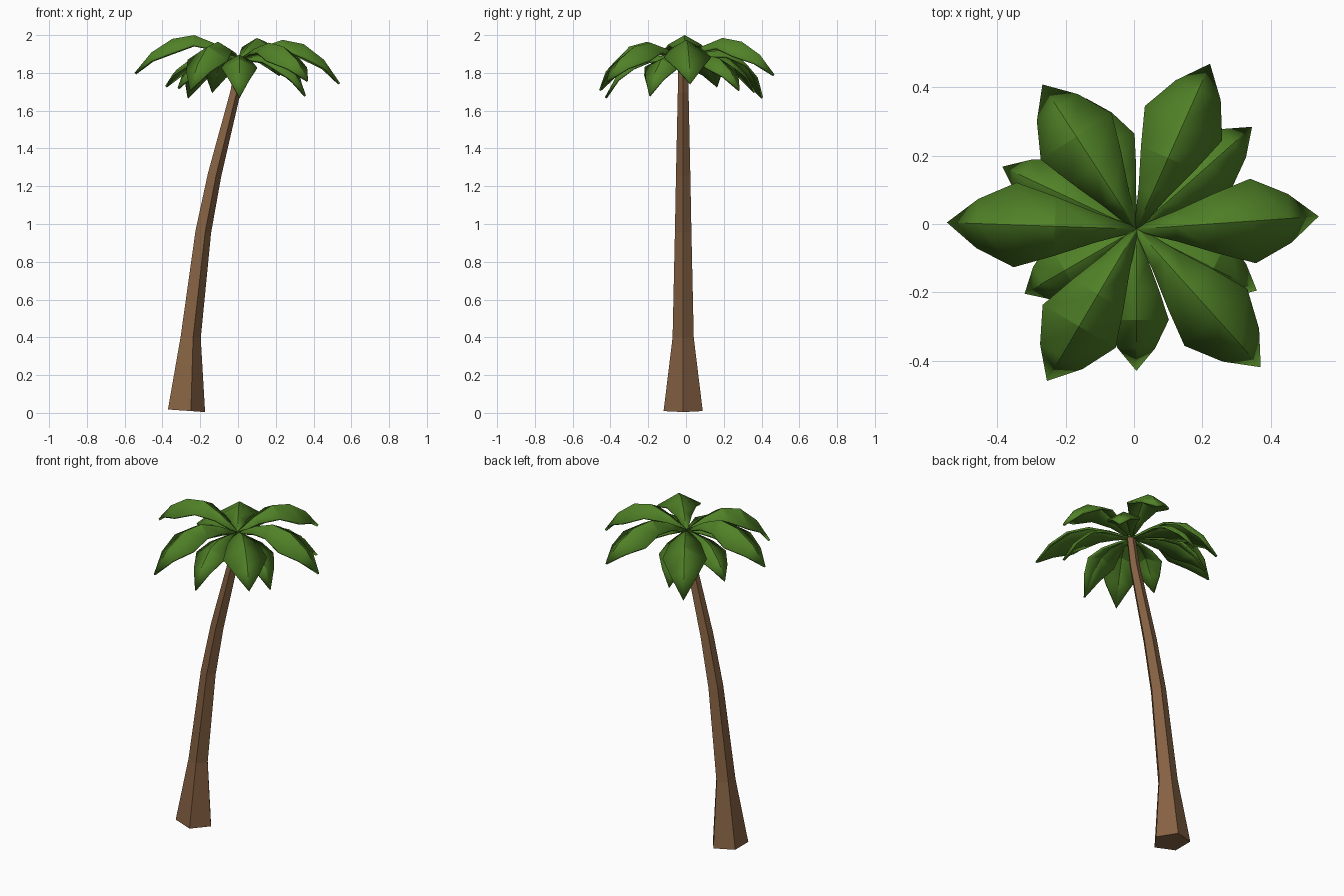
import bpy
import math
from mathutils import Vector, Matrix

cube = bpy.data.objects.get("Cube")
if cube:
    bpy.data.objects.remove(cube, do_unlink=True)


def make_material(name, rgb):
    mat = bpy.data.materials.new(name)
    mat.use_nodes = True
    color = (*rgb, 1)
    mat.diffuse_color = color
    bsdf = mat.node_tree.nodes["Principled BSDF"]
    bsdf.inputs["Base Color"].default_value = color
    bsdf.inputs["Roughness"].default_value = 0.9
    return mat


BARK = make_material("bark brown", (0.235, 0.12, 0.055))
GREEN = make_material("leaf green", (0.08, 0.22, 0.02))
CROWN = Vector((0.007, -0.015, 1.875))


def make_object(name, verts, faces, mat):
    mesh = bpy.data.meshes.new(name)
    mesh.from_pydata(verts, [], faces)
    mesh.materials.append(mat)
    obj = bpy.data.objects.new(name, mesh)
    bpy.context.collection.objects.link(obj)
    return obj


# Trunk: tapering five-sided tube along a bent path (x, z, radius, tilt in degrees)
def make_trunk():
    sides = 5
    rings = [(-0.283, 0.012, 0.109, 4), (-0.256, 0.40, 0.059, 5),
             (-0.188, 0.96, 0.046, 9), (-0.128, 1.26, 0.040, 13),
             (-0.016, 1.70, 0.030, 14), (0.010, 1.87, 0.026, 9)]
    verts, faces = [], []
    for x, z, radius, tilt in rings:
        turn = Matrix.Rotation(math.radians(tilt), 3, 'Y')
        for i in range(sides):
            a = math.tau * i / sides
            p = Vector((radius * math.cos(a), radius * math.sin(a), 0))
            verts.append(turn @ p + Vector((x, CROWN.y, z)))
    for r in range(len(rings) - 1):
        for i in range(sides):
            j = (i + 1) % sides
            lo, hi = r * sides, (r + 1) * sides
            faces.append((lo + i, lo + j, hi + j, hi + i))
    faces.append(tuple(reversed(range(sides))))
    faces.append(tuple(range(len(verts) - sides, len(verts))))
    return make_object("trunk", verts, faces, BARK)


# Leaf: arched blade, folded along its rib
# Stations: share of length, share of half width, share of rise, share of fall
STATIONS = [(0, 0.06, 0, 0), (0.22, 0.36, 0.62, 0), (0.43, 0.7, 1, 0),
            (0.64, 1, 1, 0.1), (0.84, 0.58, 1, 0.46)]


def make_leaf(name, degrees, length, half_width, apex, tip, fold):
    verts, faces = [], []
    for t, w, rise, fall in STATIONS:
        z = CROWN.z + (apex - CROWN.z) * rise - (apex - tip) * fall
        for side in (1, 0, -1):
            drop = fold * w * abs(side)
            verts.append(Vector((t * length, side * w * half_width, z - drop)))
    verts.append(Vector((length, 0, tip)))
    for s in range(len(STATIONS) - 1):
        for k in (0, 1):
            a = s * 3 + k
            faces.append((a, a + 1, a + 4, a + 3))
    end = len(verts) - 1
    faces += [(end - 3, end - 2, end), (end - 2, end - 1, end)]
    turn = Matrix.Rotation(math.radians(degrees), 3, 'Z')
    offset = Vector((CROWN.x, CROWN.y, 0))
    leaf = make_object(name, [turn @ v + offset for v in verts], faces, GREEN)
    bpy.ops.object.select_all(action='DESELECT')
    leaf.select_set(True)
    bpy.context.view_layer.objects.active = leaf
    bpy.ops.object.shade_smooth_by_angle(angle=math.radians(25))
    thick = leaf.modifiers.new("thickness", 'SOLIDIFY')
    thick.thickness = 0.012
    thick.offset = -1
    return leaf


make_trunk()

# Upper ring of large leaves: direction, length, apex height, tip height
UPPER = [(4, 0.535, 1.975, 1.745), (66, 0.53, 1.985, 1.79),
         (123, 0.505, 1.94, 1.67), (178, 0.555, 2.0, 1.80),
         (239.5, 0.516, 1.965, 1.71), (312, 0.544, 1.96, 1.76)]
for n, (angle, length, apex, tip) in enumerate(UPPER, 1):
    make_leaf(f"upper_leaf_{n}", angle, length, 0.124, apex, tip, 0.07)

# Lower ring of small leaves
LOWER = [(41.5, 0.452, 1.71), (111, 0.41, 1.70), (155, 0.433, 1.73),
         (210, 0.378, 1.72), (270, 0.415, 1.67), (333, 0.396, 1.68)]
for n, (angle, length, tip) in enumerate(LOWER, 1):
    make_leaf(f"lower_leaf_{n}", angle, length, 0.095, 1.895, tip, 0.045)
